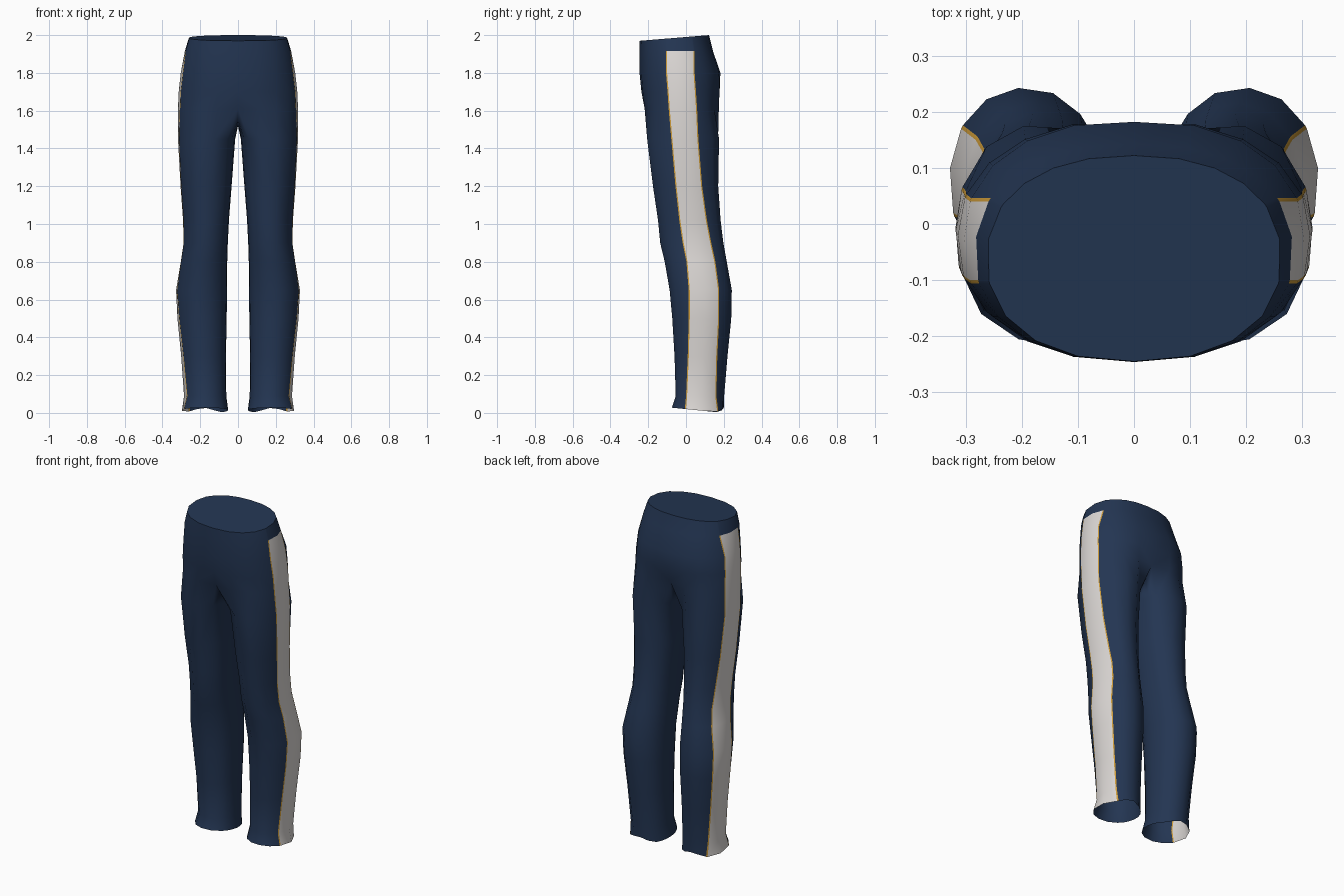
import bpy, bmesh, math

cube = bpy.data.objects.get("Cube")
if cube:
    bpy.data.objects.remove(cube, do_unlink=True)


def material(name, rgb):
    m = bpy.data.materials.new(name)
    m.use_nodes = True
    m.diffuse_color = (*rgb, 1)
    bsdf = next(n for n in m.node_tree.nodes if n.type == 'BSDF_PRINCIPLED')
    bsdf.inputs["Base Color"].default_value = (*rgb, 1)
    bsdf.inputs["Roughness"].default_value = 0.8
    return m


NAVY, WHITE, GOLD = 0, 1, 2
materials = [material("navy cloth", (0.017, 0.036, 0.085)),
             material("white stripe", (0.72, 0.69, 0.67)),
             material("gold piping", (0.62, 0.33, 0.04))]

PIPING = 0.006   # width of the gold edge
SIDE = 4         # columns in front of and behind the stripe
INNER = 5        # columns on the inside of the leg


def section(x_in, x_out, front, back, stripe_f, stripe_b, start, power):
    """Rounded cross-section, front to outside to back; returns (angle, x, y)."""
    cx, rx = (x_in + x_out) / 2, (x_out - x_in) / 2
    cy, ry = (front + back) / 2, (back - front) / 2

    def angle_at(y):
        s = (y - cy) / ry
        return math.asin(math.copysign(abs(s) ** (1 / power), s))

    edge = [angle_at(y) for y in (stripe_f - PIPING, stripe_f, stripe_b, stripe_b + PIPING)]
    angles = [-start + (edge[0] + start) * i / SIDE for i in range(SIDE)]
    angles += [edge[0], edge[1], (edge[1] + edge[2]) / 2, edge[2], edge[3]]
    angles += [edge[3] + (start - edge[3]) * (i + 1) / SIDE for i in range(SIDE)]
    gap = 2 * math.pi - 2 * start
    if gap < math.pi - 0.01:
        angles += [start + gap * (i + 1) / (INNER + 1) for i in range(INNER)]

    def rounded(v):
        return math.copysign(abs(v) ** power, v)
    return [(a, cx + rx * rounded(math.cos(a)), cy + ry * rounded(math.sin(a)))
            for a in angles]


# Hips: height, half width, front, back, stripe front, stripe back, front dent, back dent
hips = [
    (None, 0.262, -0.245, 0.122, -0.10, 0.03, 0, 0),
    (1.915, 0.283, -0.246, 0.143, -0.10, 0.04, 0, 0),
    (1.80, 0.303, -0.246, 0.185, -0.10, 0.04, 0, 0.003),
    (1.70, 0.314, -0.238, 0.186, -0.092, 0.047, 0.002, 0.008),
    (1.61, 0.318, -0.228, 0.182, -0.086, 0.053, 0.015, 0.03),
]
# Legs: height, inner x, outer x, front, back, stripe front, stripe back
legs = [
    (1.45, 0.015, 0.318, -0.211, 0.178, -0.072, 0.06),
    (1.20, 0.034, 0.305, -0.180, 0.172, -0.050, 0.08),
    (1.02, 0.048, 0.292, -0.153, 0.184, -0.030, 0.105),
    (0.90, 0.054, 0.290, -0.142, 0.198, -0.012, 0.128),
    (0.80, 0.057, 0.305, -0.118, 0.216, 0.008, 0.15),
    (0.65, 0.058, 0.329, -0.090, 0.243, 0.02, 0.17),
    (0.50, 0.060, 0.321, -0.075, 0.240, 0.02, 0.17),
    (0.30, 0.064, 0.301, -0.062, 0.220, 0.015, 0.16),
    (0.09, 0.062, 0.286, -0.055, 0.202, 0.006, 0.155),
    (None, 0.052, 0.299, -0.076, 0.200, 0.0, 0.165),
]

bm = bmesh.new()
rows = []

# Waist and hips, sharing their centre line with the mirrored half
for z, width, front, back, sf, sb, dent_f, dent_b in hips:
    pts = [[x, y, 1.99 + 0.082 * y if z is None else z]
           for a, x, y in section(-width, width, front, back, sf, sb, math.pi / 2, 0.88)]
    pts[0][0] = pts[-1][0] = 0
    pts[0][1] += dent_f
    pts[-1][1] -= dent_b
    rows.append([bm.verts.new(p) for p in pts])
hip_columns = len(rows[0])

# Crotch seam, from back to front
for i in range(INNER):
    t = 1 - 2 * (i + 1) / (INNER + 1)
    rows[-1].append(bm.verts.new((0, -0.02 + 0.18 * t, 1.52 + 0.06 * t * t)))

# Legs, with a slanted hem notched at the back
for z, x_in, x_out, front, back, sf, sb in legs:
    row = []
    for a, x, y in section(x_in, x_out, front, back, sf, sb, math.radians(135), 0.95):
        notch = max(0, 1 - abs(math.degrees(a) - 87) / 45)
        hem = 0.02 - 0.1 * y + 0.03 * notch
        row.append(bm.verts.new((x, y, hem if z is None else z)))
    rows.append(row)

# Skin between rows; stripe and piping are whole columns below the waistband
stripe = {SIDE: GOLD, SIDE + 1: WHITE, SIDE + 2: WHITE, SIDE + 3: GOLD}
for r, (upper, lower) in enumerate(zip(rows, rows[1:])):
    is_leg = r >= len(hips) - 1
    for j in range(len(upper) if is_leg else hip_columns - 1):
        k = (j + 1) % len(upper)
        f = bm.faces.new((upper[j], lower[j], lower[k], upper[k]))
        f.material_index = stripe.get(j, NAVY) if r > 0 else NAVY

# Flat closing face at the waist
bm.faces.new(rows[0]).material_index = NAVY

mesh = bpy.data.meshes.new("trousers")
bm.to_mesh(mesh)
bm.free()
for m in materials:
    mesh.materials.append(m)
trousers = bpy.data.objects.new("trousers", mesh)
bpy.context.collection.objects.link(trousers)

bpy.ops.object.select_all(action='DESELECT')
trousers.select_set(True)
bpy.context.view_layer.objects.active = trousers
bpy.ops.object.shade_smooth_by_angle(angle=math.radians(60))

mirror = trousers.modifiers.new("left and right", 'MIRROR')
mirror.use_axis[0] = True
mirror.use_clip = True
mirror.merge_threshold = 0.0005
